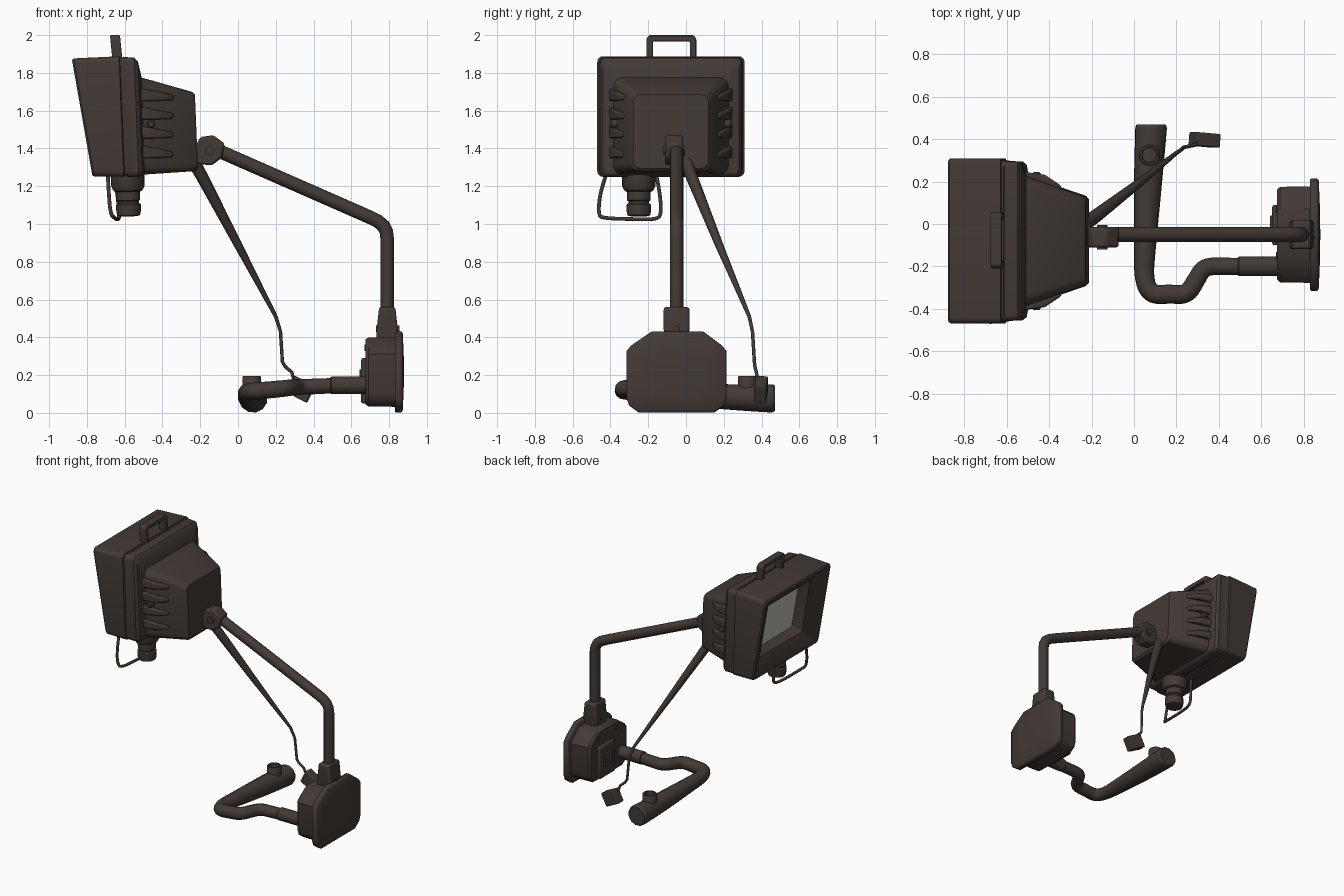
import bpy, bmesh, math
from mathutils import Vector, Matrix


def mat(name, c):
    m = bpy.data.materials.new(name)
    m.diffuse_color = (*c, 1)
    return m


BROWN = mat("dark_brown_metal", (0.055, 0.042, 0.036))
GLASS = mat("pale_glass", (0.52, 0.52, 0.45))


def finish(ob, m, angle=35):
    ob.data.materials.clear()
    ob.data.materials.append(m)
    bpy.ops.object.select_all(action='DESELECT')
    ob.select_set(True)
    bpy.context.view_layer.objects.active = ob
    bpy.ops.object.shade_smooth_by_angle(angle=math.radians(angle))
    return ob


def loft(name, rings, m=BROWN, bevel=0, angle=35):
    """Skin a list of equal-length point rings and cap both ends."""
    bm = bmesh.new()
    vs = [[bm.verts.new(p) for p in r] for r in rings]
    n = len(rings[0])
    for a, b in zip(vs, vs[1:]):
        for i in range(n):
            bm.faces.new((a[i], a[(i + 1) % n], b[(i + 1) % n], b[i]))
    bm.faces.new(vs[0])
    bm.faces.new(vs[-1])
    bmesh.ops.recalc_face_normals(bm, faces=bm.faces)
    me = bpy.data.meshes.new(name)
    bm.to_mesh(me)
    bm.free()
    ob = bpy.data.objects.new(name, me)
    bpy.context.collection.objects.link(ob)
    if bevel:
        mod = ob.modifiers.new("Bevel", 'BEVEL')
        mod.width, mod.segments = bevel, 2
        mod.limit_method, mod.angle_limit = 'ANGLE', math.radians(30)
    return finish(ob, m, angle)


def box(name, x, y, z, bevel=0.01):
    return loft(name, [[(a, y[0], z[0]), (a, y[1], z[0]), (a, y[1], z[1]), (a, y[0], z[1])] for a in x], bevel=bevel)


def turned(name, origin, axis, prof, n=24):
    """Turned part: prof is (radius, distance along axis)."""
    q = Vector((0, 0, 1)).rotation_difference(Vector(axis))
    o = Vector(origin)
    return loft(name, [[o + q @ Vector((r * math.cos(t), r * math.sin(t), h))
                        for t in (2 * math.pi * i / n for i in range(n))] for r, h in prof])


def tube(name, pts, smooth=False, cyclic=False):
    """Tube through (x, y, z, radius) points."""
    cu = bpy.data.curves.new(name, 'CURVE')
    cu.dimensions = '3D'
    cu.bevel_depth, cu.bevel_resolution, cu.use_fill_caps = 1, 4, True
    sp = cu.splines.new('NURBS' if smooth else 'POLY')
    sp.points.add(len(pts) - 1)
    for p, (x, y, z, r) in zip(sp.points, pts):
        p.co, p.radius = (x, y, z, 1), r
    sp.use_cyclic_u = cyclic
    if smooth:
        sp.order_u, sp.resolution_u = 3, 6
        sp.use_endpoint_u = not cyclic
    ob = bpy.data.objects.new(name, cu)
    bpy.context.collection.objects.link(ob)
    bpy.ops.object.select_all(action='DESELECT')
    ob.select_set(True)
    bpy.context.view_layer.objects.active = ob
    bpy.ops.object.convert(target='MESH')
    return finish(bpy.context.object, BROWN, 50)


# Lamp head: rounded rectangles standing between a top and a bottom point
YC = -0.08


def rrect(xt, zt, xb, zb, w, r=0.03):
    top, bot = Vector((xt, 0, zt)), Vector((xb, 0, zb))
    c, t, h = (top + bot) / 2, (top - bot).normalized(), (top - bot).length / 2
    out = []
    for k, (sy, sz) in enumerate([(1, 1), (-1, 1), (-1, -1), (1, -1)]):
        for j in range(5):
            a = math.pi / 2 * (k + j / 4)
            y = sy * (w - r) + r * math.cos(a)
            v = sz * (h - r) + r * math.sin(a)
            out.append(c + t * v + Vector((0, YC + y, 0)))
    return out


def mouth(h, w, d, r=0.03):
    """Rectangle parallel to the tilted hood mouth, d deep inside."""
    c, t, n = (-0.825, 1.5625), (-0.173, 0.985), (0.985, 0.173)
    p = [(c[0] + s * t[0] * h + n[0] * d, c[1] + s * t[1] * h + n[1] * d) for s in (1, -1)]
    return rrect(*p[0], *p[1], w, r)


loft("lamp_hood", [
    mouth(0.20, 0.24, 0.15, 0.01), mouth(0.205, 0.25, 0.06, 0.01), mouth(0.285, 0.36, 0.005, 0.02),
    mouth(0.31, 0.382, 0), mouth(0.317, 0.39, 0.01),
    rrect(-0.63, 1.888, -0.605, 1.25, 0.39), rrect(-0.625, 1.88, -0.60, 1.257, 0.38),
    rrect(-0.615, 1.88, -0.59, 1.257, 0.38), rrect(-0.61, 1.885, -0.585, 1.25, 0.377),
    rrect(-0.55, 1.88, -0.525, 1.25, 0.375), rrect(-0.53, 1.86, -0.505, 1.26, 0.36),
    rrect(-0.51, 1.775, -0.495, 1.262, 0.305, 0.05), rrect(-0.245, 1.70, -0.225, 1.28, 0.213, 0.04),
    rrect(-0.228, 1.685, -0.212, 1.295, 0.198, 0.035)], angle=30)
loft("lamp_glass", [mouth(0.2, 0.24, 0.141, 0.01), mouth(0.2, 0.24, 0.149, 0.01)], GLASS)

# Cooling fins and a side screw on both sides
FIN = [(-0.53, 0.2, 0.034), (-0.53, 0.328, 0.034), (-0.42, 0.312, 0.025), (-0.345, 0.262, 0.014), (-0.33, 0.18, 0.014)]
for s in (1, -1):
    for i, z in enumerate((1.685, 1.587, 1.487, 1.383)):
        loft(f"cooling_fin_{i}_{'left' if s > 0 else 'right'}",
             [[(x, YC + s * y, z - (x + 0.53) * 0.08 + k * h) for x, y, h in FIN] for k in (-1, 1)], bevel=0.008)
    turned("side_screw", (-0.46, YC + s * 0.24, 1.53), (0, s, 0), [(0.022, 0), (0.022, 0.075), (0.014, 0.085)], 12)

# Carry handle on top
H = [(-0.21, 1.86), (-0.21, 1.98), (-0.195, 2.0), (0.04, 2.0), (0.055, 1.98), (0.055, 1.86),
     (0.02, 1.86), (0.02, 1.967), (-0.175, 1.967), (-0.175, 1.86)]
loft("carry_handle", [[(x - (z - 1.87) * 0.1, y, z) for y, z in H] for x in (-0.665, -0.612)], bevel=0.006)

# Cable gland and wire loop below the head
turned("cable_gland", (-0.585, -0.25, 1.27), (0.03, 0, -1),
       [(0.09, 0), (0.088, 0.07), (0.075, 0.095), (0.062, 0.1), (0.062, 0.145), (0.055, 0.15), (0.055, 0.16),
        (0.066, 0.168), (0.066, 0.195), (0.06, 0.225), (0.04, 0.23)])
tube("wire_loop", [(x, y, z, 0.01) for x, y, z in [
    (-0.69, -0.42, 1.27), (-0.685, -0.455, 1.17), (-0.675, -0.465, 1.05), (-0.65, -0.44, 1.03), (-0.645, -0.25, 1.025),
    (-0.63, -0.15, 1.025), (-0.63, -0.13, 1.06), (-0.64, -0.14, 1.18), (-0.66, -0.16, 1.27)]], True)

# Hinge behind the head, with its pin
HINGE = [(-0.23, 1.32), (-0.23, 1.40), (-0.2, 1.46), (-0.13, 1.47), (-0.07, 1.425), (-0.085, 1.35), (-0.14, 1.31)]
loft("head_hinge", [[(x, y, z) for x, z in HINGE] for y in (-0.11, -0.015)], bevel=0.012)
turned("hinge_pin", (-0.15, -0.12, 1.39), (0, 1, 0), [(0.025, 0), (0.025, 0.115)], 12)

# Bent support arm
tube("support_arm", [(x, -0.05, z, 0.036) for x, z in [
    (-0.12, 1.395), (0.70, 1.035), (0.74, 1.015), (0.77, 0.99), (0.785, 0.96), (0.79, 0.92), (0.79, 0.45)]])

# Socket at the foot of the arm
loft("arm_socket", [[(0.79 + a * w, -0.05 + b * d, z) for a, b in ((-1, -1), (1, -1), (1, 1), (-1, 1))]
                    for w, d, z in ((0.058, 0.06, 0.37), (0.056, 0.068, 0.44), (0.043, 0.068, 0.56))], bevel=0.012)
turned("socket_bolt", (0.73, -0.05, 0.445), (1, 0, 0), [(0.018, 0), (0.018, 0.125)], 12)

# Base housing and domed back plate
OCT = [(-0.265, -0.14), (-0.25, -0.18), (-0.2, -0.215), (0.2, -0.215), (0.25, -0.18), (0.265, -0.14),
       (0.265, 0.11), (0.24, 0.14), (0.14, 0.215), (-0.13, 0.215), (-0.24, 0.14), (-0.265, 0.11)]


def octo(x, k):
    return [(x, -0.05 + y * k, 0.217 + z * k) for y, z in OCT]


loft("base_housing", [octo(0.675, 0.80), octo(0.69, 0.85), octo(0.84, 0.86)])
loft("base_back_plate", [octo(0.83, 0.97), octo(0.835, 1), octo(0.865, 1), octo(0.872, 0.96),
                         octo(0.877, 0.5), octo(0.879, 0.05)], angle=60)
box("switch_plate", (0.652, 0.69), (-0.10, 0.09), (0.05, 0.29))
box("switch_rocker", (0.642, 0.66), (-0.05, 0.04), (0.13, 0.23), 0.005)
for y in (-0.15, 0.07):
    turned("housing_screw", (0.67, y, 0.345), (1, 0, 0), [(0.018, 0), (0.018, 0.03)], 10)

# Curved pipe widening towards its open end
tube("curved_pipe", [
    (0.70, -0.2, 0.15, 0.04), (0.55, -0.2, 0.147, 0.04), (0.42, -0.2, 0.14, 0.041), (0.33, -0.2, 0.138, 0.042),
    (0.29, -0.27, 0.135, 0.043), (0.25, -0.335, 0.13, 0.044), (0.17, -0.33, 0.122, 0.045), (0.08, -0.335, 0.115, 0.045),
    (0.045, -0.26, 0.108, 0.046), (0.052, -0.1, 0.1, 0.053), (0.066, 0.2, 0.085, 0.068), (0.08, 0.44, 0.077, 0.076),
    (0.081, 0.462, 0.077, 0.076), (0.081, 0.47, 0.077, 0.068)], True)
turned("pipe_collar", (0.49, -0.2, 0.146), (1, 0, 0), [(0.042, 0), (0.046, 0.005), (0.046, 0.2), (0.042, 0.205)])
turned("pipe_outlet", (0.073, 0.325, 0.09), (0, 0, 1), [(0.05, 0), (0.05, 0.1), (0.046, 0.106), (0.036, 0.106), (0.034, 0.06)])

# Tapered cable with its plug
tube("power_cable", [
    (-0.235, 0.0, 1.33, 0.034), (-0.19, 0.03, 1.25, 0.032), (0.0, 0.175, 0.89, 0.022), (0.2, 0.335, 0.51, 0.01),
    (0.225, 0.352, 0.43, 0.009), (0.235, 0.362, 0.27, 0.009), (0.25, 0.365, 0.245, 0.009),
    (0.285, 0.372, 0.215, 0.009), (0.30, 0.385, 0.16, 0.009)])
plug = box("cable_plug", (-0.06, 0.06), (-0.032, 0.032), (-0.05, 0.05), 0.006)
plug.matrix_world = Matrix.Translation((0.333, 0.397, 0.125)) @ Matrix.Rotation(math.radians(27), 4, 'Y') @ Matrix.Rotation(-0.08, 4, 'Z')
